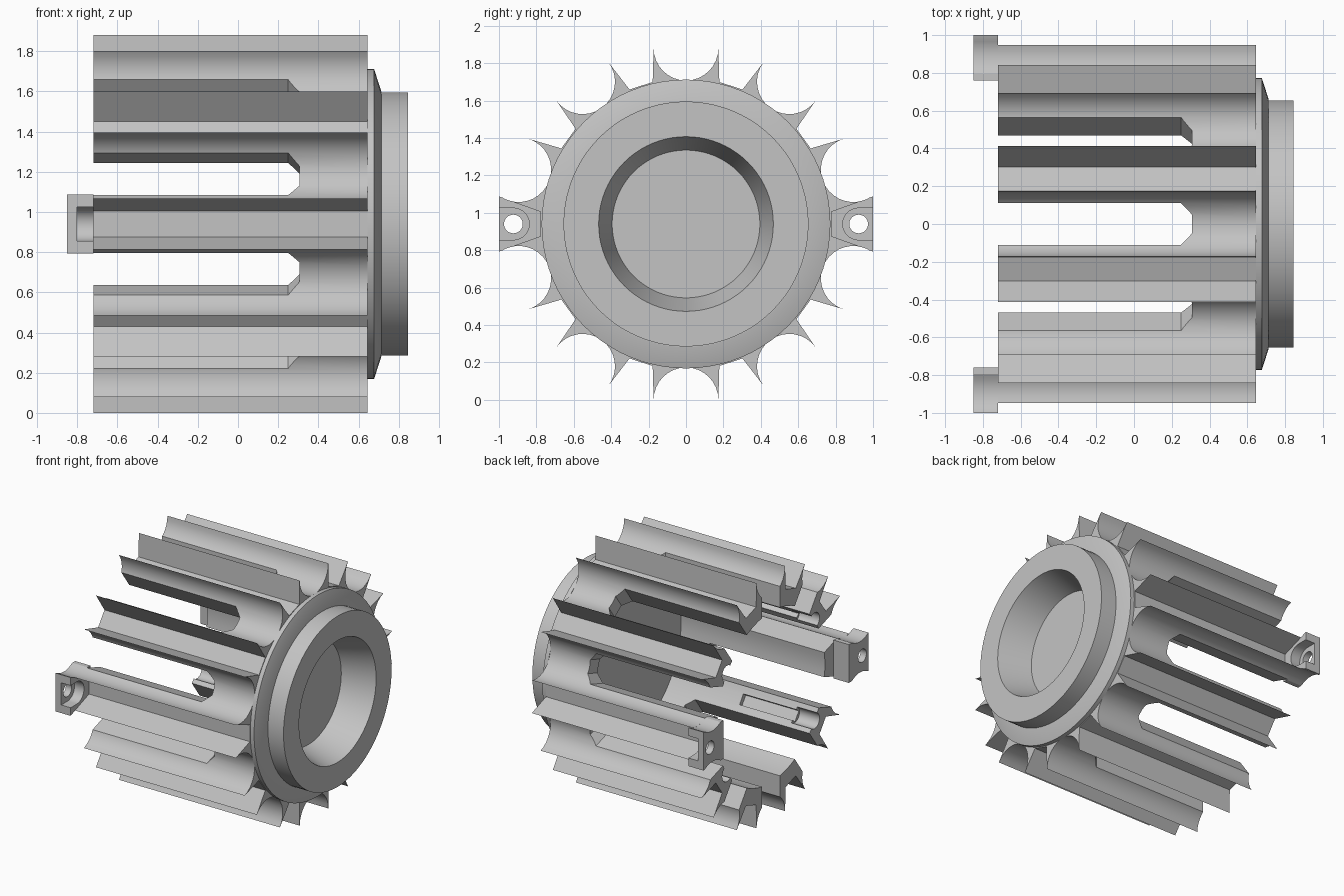
import bpy, bmesh
from math import sin, cos, pi, radians, sqrt
from mathutils import Vector

if "Cube" in bpy.data.objects:
    bpy.data.objects.remove(bpy.data.objects["Cube"])

AXIS_Z = 0.94          # height of the barrel axis, which runs along x
ARM_END, BODY_END = -0.72, 0.645
SCALLOP = 0.173        # flute radius
BORE = 0.655
STEP = radians(36)

grey = bpy.data.materials.new("light_grey")
grey.use_nodes = True
grey.diffuse_color = (0.55, 0.55, 0.55, 1)
grey.node_tree.nodes["Principled BSDF"].inputs["Base Color"].default_value = (0.55, 0.55, 0.55, 1)


def place(x, t, r, a):
    """Axial, tangential and radial position at angle a from the top."""
    return Vector((x, t * cos(a) + r * sin(a), AXIS_Z + r * cos(a) - t * sin(a)))


def add_prism(bm, points, shift):
    face = bm.faces.new([bm.verts.new(p) for p in points])
    made = bmesh.ops.extrude_face_region(bm, geom=[face])["geom"]
    bmesh.ops.translate(bm, vec=shift, verts=[v for v in made if isinstance(v, bmesh.types.BMVert)])


def finish(name, bm):
    bmesh.ops.recalc_face_normals(bm, faces=bm.faces[:])
    mesh = bpy.data.meshes.new(name)
    bm.to_mesh(mesh)
    bm.free()
    ob = bpy.data.objects.new(name, mesh)
    mesh.materials.append(grey)
    bpy.context.collection.objects.link(ob)
    return ob


def select(ob):
    bpy.ops.object.select_all(action="DESELECT")
    ob.select_set(True)
    bpy.context.view_layer.objects.active = ob


def smooth(ob):
    select(ob)
    bpy.ops.object.shade_smooth_by_angle(angle=radians(25))


def cut(ob, bm):
    cutter = finish("cutter", bm)
    cutter.hide_render = True
    mod = ob.modifiers.new("cut", "BOOLEAN")
    mod.operation, mod.solver, mod.use_self = "DIFFERENCE", "EXACT", True
    mod.object = cutter
    select(ob)
    bpy.ops.object.modifier_apply(modifier=mod.name)
    bpy.data.objects.remove(cutter)


def circle(x, t, r, radius, a, n):
    return [place(x, t + radius * cos(2 * pi * i / n), r + radius * sin(2 * pi * i / n), a)
            for i in range(n)]


# Fluted body: ten round scallops with a flat-floored groove between each pair
bm = bmesh.new()
outline = []
for k in range(10):
    a = k * STEP
    for i in range(17):
        u = pi * i / 16
        outline.append(place(ARM_END, -SCALLOP * cos(u), 0.94 - SCALLOP * sin(u), a))
    outline += [place(ARM_END, t, 0.777, a + STEP / 2) for t in (-0.065, 0.065)]
add_prism(bm, outline, Vector((BODY_END - ARM_END, 0, 0)))
body = finish("fluted_body", bm)

# Central bore
bm = bmesh.new()
add_prism(bm, circle(-1, 0, 0, BORE, 0, 80), Vector((2, 0, 0)))
cut(body, bm)

# Slots with chamfered ends, which divide the body into arms
bm = bmesh.new()
for k in range(10):
    a = k * STEP
    slot = [(-1, -0.11), (0.25, -0.11), (0.307, -0.05), (0.307, 0.05), (0.25, 0.11), (-1, 0.11)]
    add_prism(bm, [place(x, t, 0.5, a) for x, t in slot], place(0, 0, 1, a) - place(0, 0, 0.5, a))
cut(body, bm)

# Channels and round pockets inside four of the arms
bm = bmesh.new()
for deg in (54, 126, 234, 306):
    a = radians(deg)
    box = [(-0.04, 0.6), (0.04, 0.6), (0.04, 0.69), (-0.04, 0.69)]
    add_prism(bm, [place(-0.56, t, r, a) for t, r in box], Vector((0.46, 0, 0)))
    add_prism(bm, circle(-0.75, 0, BORE, 0.06, a, 20), Vector((0.2, 0, 0)))
cut(body, bm)
smooth(body)

# Hub: flange, bevel, end ring and tapered recess, turned around the axis
profile = [(0.5, 0), (0.5, 0.68), (BODY_END, 0.68), (BODY_END, 0.772), (0.677, 0.772),
           (0.713, 0.66), (0.713, 0.655), (0.845, 0.655), (0.845, 0.467), (0.6, 0.395), (0.6, 0)]
bm = bmesh.new()
verts = [bm.verts.new(place(x, 0, r, 0)) for x, r in profile]
edges = [bm.edges.new(pair) for pair in zip(verts, verts[1:])]
bmesh.ops.spin(bm, geom=verts + edges, cent=(0, 0, AXIS_Z), axis=(1, 0, 0),
               angle=2 * pi, steps=80, use_duplicate=False)
bmesh.ops.remove_doubles(bm, verts=bm.verts[:], dist=0.0005)
smooth(finish("flanged_hub", bm))

# Screw lugs on the ends of the two side arms
centre_r, centre_t = 0.94 * cos(STEP / 2), 0.94 * sin(STEP / 2)
for name, a in (("rear_lug", pi / 2), ("front_lug", -pi / 2)):
    edge = []
    for i in range(15):
        r = 0.76 + 0.24 * i / 14
        edge.append((min(0.147, centre_t - sqrt(SCALLOP ** 2 - (r - centre_r) ** 2)), r))
    section = edge + [(-t, r) for t, r in reversed(edge)]
    bm = bmesh.new()
    add_prism(bm, [place(-0.85, t, r, a) for t, r in section], Vector((0.13, 0, 0)))
    lug = finish(name, bm)
    # screw hole
    bm = bmesh.new()
    add_prism(bm, circle(-0.9, 0, 0.923, 0.05, a, 24), Vector((0.3, 0, 0)))
    cut(lug, bm)
    # screw-head seat, open outwards
    seat = [(-0.085 * cos(pi * i / 16), 0.923 - 0.085 * sin(pi * i / 16)) for i in range(17)]
    seat += [(0.085, 1.1), (-0.085, 1.1)]
    bm = bmesh.new()
    add_prism(bm, [place(-0.8, t, r, a) for t, r in seat], Vector((0.2, 0, 0)))
    cut(lug, bm)
    smooth(lug)
